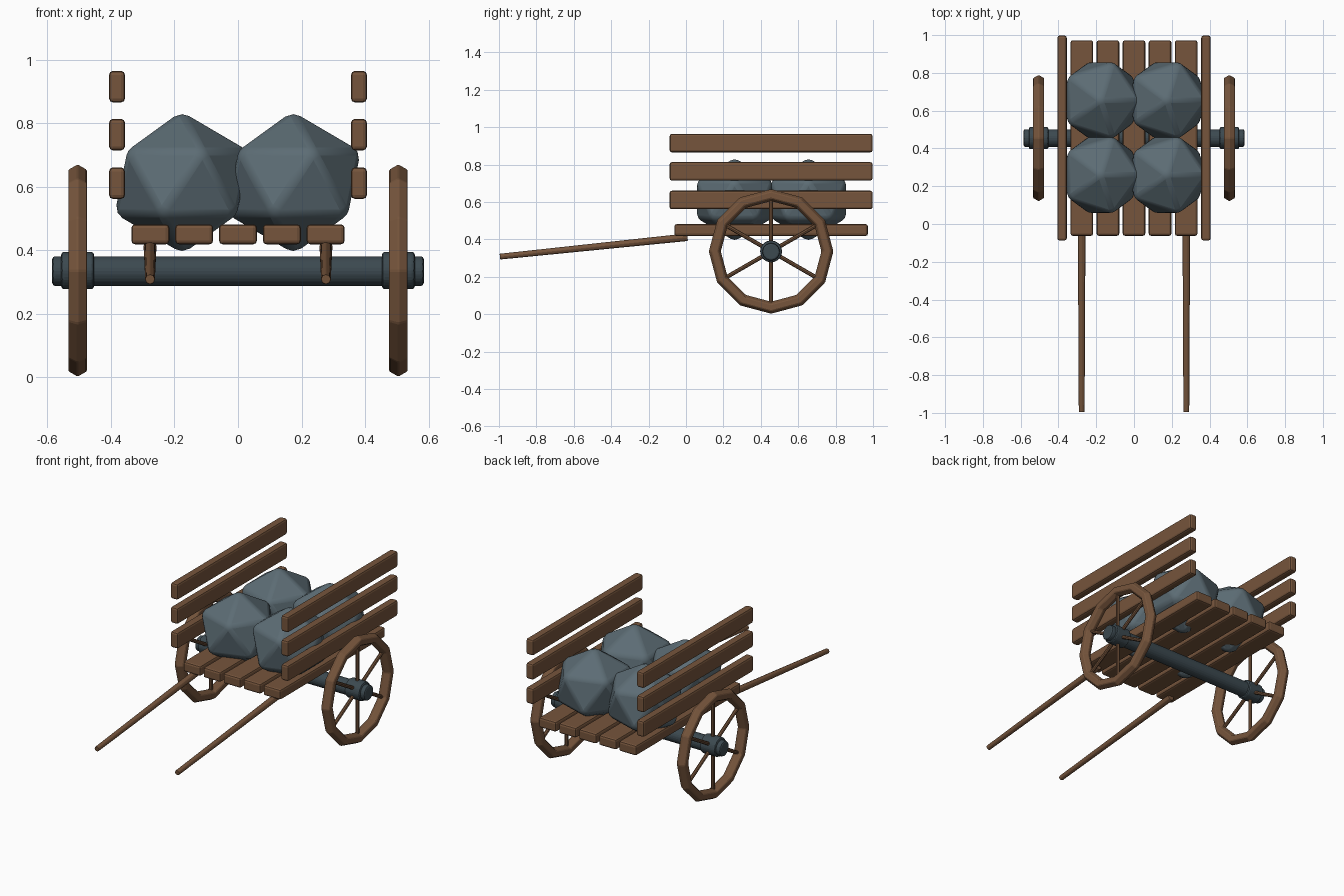
import bpy
from math import radians, pi, sin, cos
from mathutils import Vector

if "Cube" in bpy.data.objects:
    bpy.data.objects.remove(bpy.data.objects["Cube"])


def material(name, rgb):
    m = bpy.data.materials.new(name)
    m.diffuse_color = (*rgb, 1)
    m.use_nodes = True
    m.node_tree.nodes["Principled BSDF"].inputs["Base Color"].default_value = m.diffuse_color
    return m


WOOD = material("wood", (0.18, 0.09, 0.045))
STONE = material("stone", (0.107, 0.15, 0.175))
IRON = material("iron", (0.045, 0.067, 0.08))


def finish(name, mat, bevel=0.0, segments=2):
    ob = bpy.context.object
    ob.name = name
    ob.data.materials.append(mat)
    bpy.ops.object.transform_apply(location=False, rotation=True, scale=True)
    if bevel:
        mod = ob.modifiers.new("bevel", "BEVEL")
        mod.width, mod.segments = bevel, segments
        mod.limit_method = "ANGLE"
        mod.angle_limit = radians(25)
    return ob


def box(name, centre, size, mat, bevel):
    bpy.ops.mesh.primitive_cube_add(size=1, location=centre)
    bpy.context.object.scale = size
    return finish(name, mat, bevel)


def rod(name, a, b, r1, r2, mat, sides=8, bevel=0.0):
    a, b = Vector(a), Vector(b)
    d = b - a
    bpy.ops.mesh.primitive_cone_add(
        vertices=sides, radius1=r1, radius2=r2, depth=d.length,
        location=(a + b) / 2, rotation=d.to_track_quat("Z", "Y").to_euler())
    return finish(name, mat, bevel)


# Floor planks
for i in range(5):
    box(f"floor_plank_{i + 1}", ((i - 2) * 0.138, 0.455, 0.45),
        (0.12, 1.035, 0.063), WOOD, 0.012)

# Side rails
for side, s in (("left", -1), ("right", 1)):
    for i, z in enumerate((0.611, 0.764, 0.915)):
        box(f"{side}_rail_{i + 1}", (s * 0.381, 0.455, z),
            (0.05, 1.085, 0.099), WOOD, 0.012)

# Axle
AY, AZ = 0.455, 0.336
rod("axle", (-0.585, AY, AZ - 0.002), (0.585, AY, AZ - 0.002),
    0.048, 0.048, IRON, 12, 0.01)

for side, s in (("left", -1), ("right", 1)):
    x = s * 0.505
    # Hub
    rod(f"{side}_hub", (x - 0.052, AY, AZ), (x + 0.052, AY, AZ),
        0.06, 0.06, IRON, 12, 0.01)
    # Twelve-sided rim with a hexagonal section
    bpy.ops.mesh.primitive_torus_add(
        major_segments=12, minor_segments=6, major_radius=0.301,
        minor_radius=0.034, location=(x, AY, AZ), rotation=(0, pi / 2, 0))
    finish(f"{side}_wheel_rim", WOOD, 0.004, 1)
    # Spokes
    for k in range(6):
        a = pi / 2 + k * pi / 3
        tip = (x, AY + 0.285 * cos(a), AZ + 0.285 * sin(a))
        rod(f"{side}_spoke_{k + 1}", (x, AY, AZ), tip, 0.011, 0.011, WOOD, 8)
    # Pulling shaft
    rod(f"{side}_shaft", (s * 0.277, -0.995, 0.308), (s * 0.277, 0.008, 0.412),
        0.016, 0.021, WOOD, 8, 0.003)

# Stone load
for i, (x, y) in enumerate(((-0.176, 0.26), (0.174, 0.26),
                            (-0.176, 0.655), (0.174, 0.655))):
    bpy.ops.mesh.primitive_ico_sphere_add(subdivisions=1, radius=1,
                                          location=(x, y, 0.613))
    bpy.context.object.scale = (0.238, 0.24, 0.226)
    finish(f"stone_{i + 1}", STONE, 0.016)
    bpy.ops.object.shade_smooth_by_angle(angle=radians(30))
